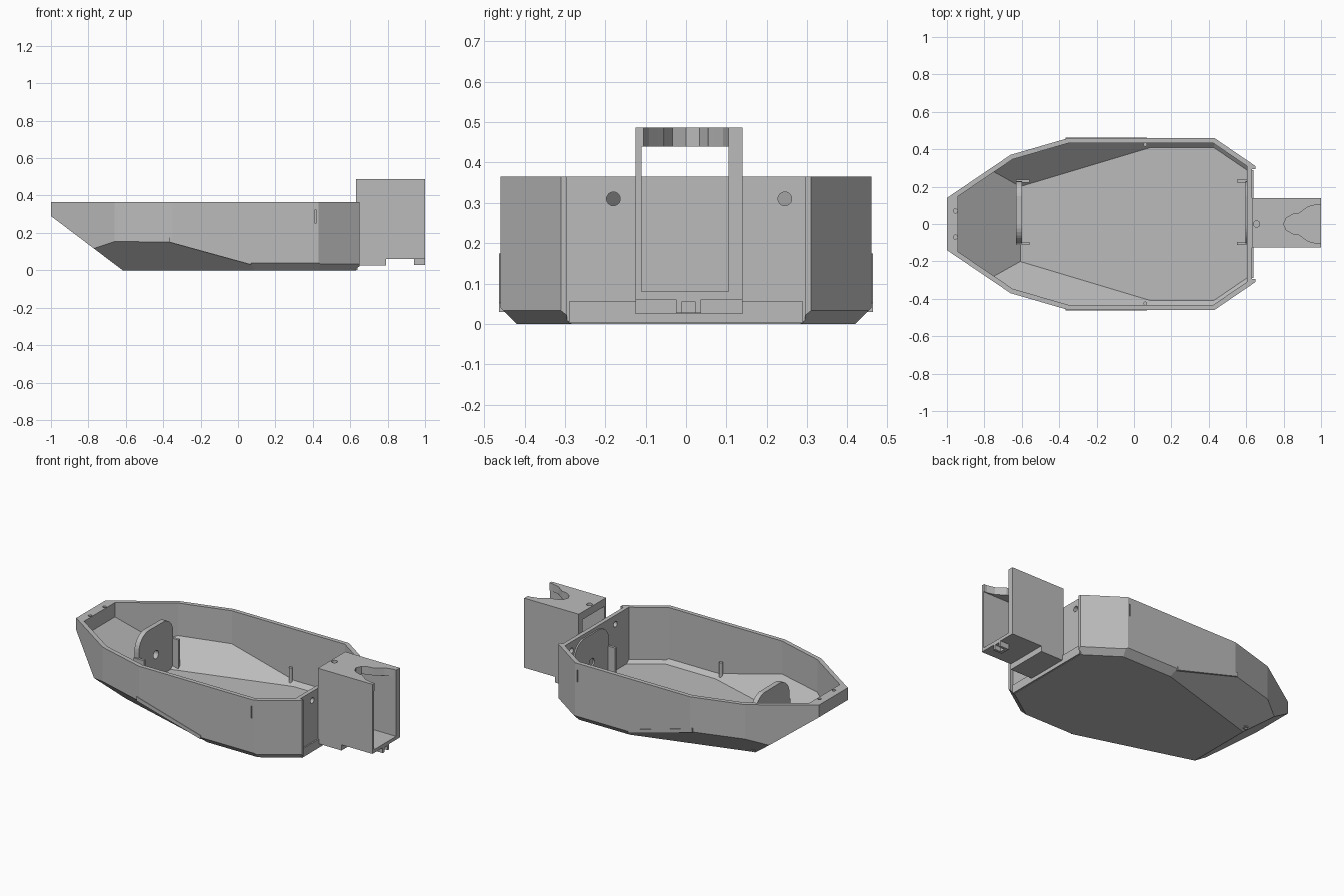
import bpy, bmesh, math
from mathutils import Vector, Matrix

cube = bpy.data.objects.get("Cube")
if cube:
    bpy.data.objects.remove(cube)

grey = bpy.data.materials.new("plain_grey")
grey.use_nodes = True
grey.diffuse_color = (0.5, 0.5, 0.5, 1)
grey.node_tree.nodes["Principled BSDF"].inputs["Base Color"].default_value = (0.5, 0.5, 0.5, 1)


def finish(name, bm):
    bmesh.ops.recalc_face_normals(bm, faces=bm.faces)
    mesh = bpy.data.meshes.new(name)
    bm.to_mesh(mesh)
    bm.free()
    mesh.materials.append(grey)
    ob = bpy.data.objects.new(name, mesh)
    bpy.context.collection.objects.link(ob)
    return ob


def box(name, x, y, z):
    bm = bmesh.new()
    bmesh.ops.create_cube(bm, size=1)
    for v in bm.verts:
        v.co = [r[0] if c < 0 else r[1] for c, r in zip(v.co, (x, y, z))]
    return finish(name, bm)


def cylinder(name, centre, radius, depth, axis="Z"):
    bm = bmesh.new()
    turn = Matrix.Rotation(math.pi / 2, 4, "Y") if axis == "X" else Matrix()
    bmesh.ops.create_cone(bm, segments=24, radius1=radius, radius2=radius, depth=depth,
                          cap_ends=True, matrix=Matrix.Translation(centre) @ turn)
    return finish(name, bm)


def prism(name, points, offset):
    bm = bmesh.new()
    face = bm.faces.new([bm.verts.new(p) for p in points])
    out = bmesh.ops.extrude_face_region(bm, geom=[face])["geom"]
    verts = [g for g in out if isinstance(g, bmesh.types.BMVert)]
    bmesh.ops.translate(bm, verts=verts, vec=offset)
    return finish(name, bm)


def cut(ob, *cutters):
    bpy.context.view_layer.objects.active = ob
    for c in cutters:
        mod = ob.modifiers.new("cut", "BOOLEAN")
        mod.operation, mod.solver, mod.object = "DIFFERENCE", "EXACT", c
        bpy.ops.object.modifier_apply(modifier=mod.name)
        bpy.data.objects.remove(c)


# Hull planes: point, outward normal, wall thickness
WALL = 0.026
planes = [((0, 0, 0.01), (0, 0, -1), WALL),
          ((-1, 0, 0), (-1, 0, 0), 0.06),
          ((0.65, 0, 0), (1, 0, 0), 0.045),
          ((-1, 0, 0.30), (-0.28, 0, -0.37), WALL)]
outline = [(-1, 0.14), (-0.66, 0.37), (-0.35, 0.46), (0.43, 0.46), (0.65, 0.31)]
sides = [((a[0], a[1], 0), (a[1] - b[1], b[0] - a[0], 0)) for a, b in zip(outline, outline[1:])]
sides += [((0.07, 0.42, 0.015), (-0.264, 0.881, -1)),
          ((0, 0.42, 0.01), (0, 1, -1)),
          ((0.43, 0.42, 0.01), (0.563, 0.826, -1))]
for p, n in sides:
    for s in (1, -1):
        planes.append(((p[0], s * p[1], p[2]), (n[0], s * n[1], n[2]), WALL))


def hull_body(name, top, inset):
    bm = bmesh.new()
    bmesh.ops.create_cube(bm, size=4, matrix=Matrix.Translation((0, 0, top - 2)))
    for point, normal, thick in planes:
        n = Vector(normal).normalized()
        bmesh.ops.bisect_plane(bm, geom=bm.verts[:] + bm.edges[:] + bm.faces[:], dist=1e-5,
                               plane_co=Vector(point) - n * thick * inset, plane_no=n,
                               clear_outer=True)
        bmesh.ops.holes_fill(bm, edges=bm.edges[:], sides=0)
    return finish(name, bm)


# Hull shell with recessed transom, screw holes and wall slits
hull = hull_body("hull", 0.375, 0)
cut(hull, hull_body("cavity", 0.6, 1),
    box("transom_recess", (0.63, 1), (-0.295, 0.295), (-1, 1)),
    cylinder("transom_hole", (0.62, -0.18, 0.32), 0.017, 0.1, "X"),
    cylinder("transom_hole", (0.62, 0.245, 0.32), 0.017, 0.1, "X"))
for s in (1, -1):
    cut(hull, cylinder("deck_hole", (-0.955, 0.07 * s, 0.375), 0.011, 0.08),
        box("wall_slit", (0.412, 0.417), sorted((0.45 * s, 0.5 * s)), (0.26, 0.335)))

# Raised strips along the chine, and small floor pegs
for side, s in (("left", 1), ("right", -1)):
    prism(side + "_chine_strip",
          [(-0.365, 0.44 * s, 0.185), (0.07, 0.44 * s, 0.062),
           (0.07, 0.44 * s, 0.04), (-0.365, 0.44 * s, 0.16)], (0, 0.023 * s, 0))
    cylinder(side + "_wall_peg", (0.06, 0.425 * s, 0.09), 0.01, 0.1)
box("transom_sill", (0.62, 0.638), (-0.29, 0.29), (0.012, 0.065))


# Rounded mounting plates with a shaft hole and two fins each
def mount(name, x, thick, fin_x):
    mid, half, top, r = 0.062, 0.167, 0.355, 0.1
    pts = [(x, mid - half, 0.02), (x, mid + half, 0.02)]
    for k in range(17):
        a = math.pi * k / 16
        cy = mid + (half - r) * (1 if k < 8 else -1)
        pts.append((x, cy + r * math.cos(a), top - r + r * math.sin(a)))
    plate = prism(name + "_plate", pts, (thick, 0, 0))
    cut(plate, cylinder("shaft_hole", (x, mid, 0.18), 0.025, 0.03 + thick, "X"))
    for y in (mid - half, mid + half):
        box(name + "_fin", fin_x, (y - 0.008, y + 0.008), (0.03, 0.22))


mount("bow_mount", -0.63, 0.03, (-0.63, -0.56))
mount("stern_mount", 0.596, 0.012, (0.55, 0.61))

# Open box bracket behind the transom
bracket = box("rear_bracket", (0.63, 1), (-0.125, 0.14), (0.07, 0.497))
half_notch = [(1.1, 0.105), (0.98, 0.105), (0.93, 0.092), (0.9, 0.07), (0.88, 0.055),
              (0.85, 0.052), (0.815, 0.033), (0.8, 0.0)]
notch = half_notch + [(x, -y) for x, y in half_notch[-2::-1]]
cut(bracket, box("bracket_opening", (0.5, 1.1), (-0.11, 0.105), (0.09, 0.45)),
    prism("notch", [(x, y, 0.4) for x, y in notch], (0, 0, 0.2)),
    cylinder("bracket_hole", (0.655, 0, 0.48), 0.017, 0.1))
box("bracket_foot", (0.63, 0.79), (-0.125, 0.14), (0.035, 0.075))
boss = box("bracket_boss", (0.94, 1), (-0.025, 0.037), (0.037, 0.075))
cut(boss, box("boss_slot", (0.96, 1.1), (-0.01, 0.022), (0, 0.065)))

# Rest everything on the ground
objs = [o for o in bpy.context.collection.objects if o.type == "MESH" and grey.name in o.data.materials]
low = min(v.co.z for o in objs for v in o.data.vertices)
for o in objs:
    o.data.transform(Matrix.Translation((0, 0, -low)))
